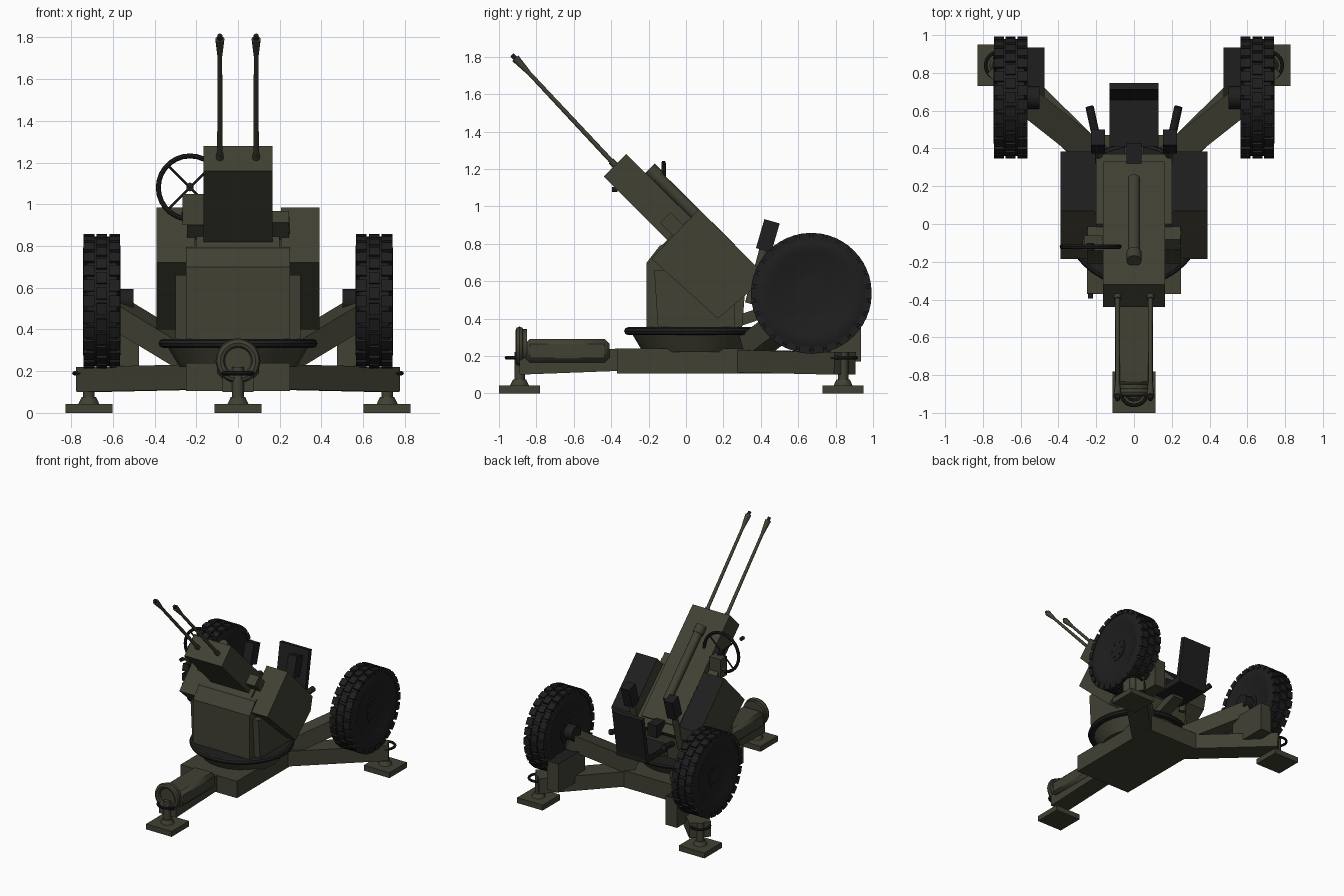
import bpy, bmesh, math
from mathutils import Vector, Matrix

cube = bpy.data.objects.get("Cube")
if cube:
    bpy.data.objects.remove(cube, do_unlink=True)


def material(name, rgb):
    m = bpy.data.materials.new(name)
    m.use_nodes = True
    m.diffuse_color = (*rgb, 1)
    m.node_tree.nodes["Principled BSDF"].inputs["Base Color"].default_value = (*rgb, 1)
    return m


OLIVE = material("olive paint", (0.053, 0.052, 0.034))
BLACK = material("black rubber and metal", (0.013, 0.013, 0.014))


def finish(name, bm, mat, black_rule=None):
    """Turn a bmesh into an object, smooth across shallow edges only."""
    bmesh.ops.remove_doubles(bm, verts=bm.verts, dist=1e-5)
    bmesh.ops.recalc_face_normals(bm, faces=bm.faces)
    bm.normal_update()
    for f in bm.faces:
        f.smooth = True
        if black_rule and black_rule(f):
            f.material_index = 1
    for e in bm.edges:
        e.smooth = len(e.link_faces) == 2 and e.calc_face_angle() < 0.6
    me = bpy.data.meshes.new(name)
    bm.to_mesh(me)
    bm.free()
    me.materials.append(mat)
    if black_rule:
        me.materials.append(BLACK)
    ob = bpy.data.objects.new(name, me)
    bpy.context.collection.objects.link(ob)
    return ob


def aim(a, b):
    """Matrix at the middle of a-b, local z along it, local y kept upward."""
    a, b = Vector(a), Vector(b)
    return Matrix.Translation((a + b) / 2) @ (b - a).to_track_quat('Z', 'Y').to_matrix().to_4x4()


def box(name, lo, hi, mat=OLIVE, rule=None):
    lo, hi = Vector(lo), Vector(hi)
    bm = bmesh.new()
    bmesh.ops.create_cube(bm, size=1, matrix=Matrix.Translation((lo + hi) / 2) @ Matrix.Diagonal((*(hi - lo), 1)))
    return finish(name, bm, mat, rule)


def beam(name, a, b, width, height, mat=OLIVE):
    d = Vector(b) - Vector(a)
    q = d.to_track_quat('Y', 'Z').to_matrix().to_4x4()
    bm = bmesh.new()
    mid = (Vector(a) + Vector(b)) / 2
    bmesh.ops.create_cube(bm, size=1, matrix=Matrix.Translation(mid) @ q @ Matrix.Diagonal((width, d.length, height, 1)))
    return finish(name, bm, mat)


def rod(name, a, b, r1, r2=None, mat=OLIVE, segs=12):
    bm = bmesh.new()
    bmesh.ops.create_cone(bm, cap_ends=True, segments=segs, radius1=r1, radius2=r1 if r2 is None else r2,
                          depth=(Vector(b) - Vector(a)).length, matrix=aim(a, b))
    return finish(name, bm, mat)


def prism(name, x0, x1, profile, mat=OLIVE, rule=None):
    """Side profile in (y, z), extruded from x0 to x1."""
    bm = bmesh.new()
    face = bm.faces.new([bm.verts.new((x0, y, z)) for y, z in profile])
    new = bmesh.ops.extrude_face_region(bm, geom=[face])["geom"]
    bmesh.ops.translate(bm, verts=[v for v in new if isinstance(v, bmesh.types.BMVert)], vec=(x1 - x0, 0, 0))
    return finish(name, bm, mat, rule)


def ring(name, centre, axis, big, small, mat=BLACK, segs=32):
    bm = bmesh.new()
    m = Matrix.Translation((big, 0, 0)) @ Matrix.Rotation(math.pi / 2, 4, 'X')
    bmesh.ops.create_circle(bm, segments=8, radius=small, matrix=m)
    bmesh.ops.spin(bm, geom=bm.verts[:] + bm.edges[:], axis=(0, 0, 1), cent=(0, 0, 0),
                   angle=2 * math.pi, steps=segs)
    q = Vector(axis).to_track_quat('Z', 'Y').to_matrix().to_4x4()
    bmesh.ops.transform(bm, matrix=Matrix.Translation(centre) @ q, verts=bm.verts)
    return finish(name, bm, mat)


def foot(name, x, y):
    """Levelling jack: pad, screw post and turning ring."""
    box(name + "_pad", (x - 0.113, y - 0.11, 0), (x + 0.113, y + 0.11, 0.043))
    rod(name + "_collar", (x, y, 0.043), (x, y, 0.075), 0.05, 0.035)
    rod(name + "_post", (x, y, 0.05), (x, y, 0.22), 0.028)
    ring(name + "_turning_ring", (x, y, 0.19), (0, 0, 1), 0.07, 0.01)


def wheel(side, x, y, z):
    profile = [(-0.075, 0), (-0.075, 0.2), (-0.09, 0.23), (-0.088, 0.28), (-0.072, 0.31)]
    profile += [(-px, r) for px, r in reversed(profile)]
    place = Matrix.Translation((x, y, z))
    bm = bmesh.new()
    vs = [bm.verts.new((px, 0, r)) for px, r in profile]
    es = [bm.edges.new(p) for p in zip(vs, vs[1:])]
    bmesh.ops.spin(bm, geom=vs + es, axis=(1, 0, 0), cent=(0, 0, 0), angle=2 * math.pi, steps=36)
    bmesh.ops.transform(bm, matrix=place, verts=bm.verts)
    finish(side + "_tyre", bm, BLACK)
    # Tread blocks, with the shoulder rows half a step out of phase
    count = 26
    bm = bmesh.new()
    for i in range(count):
        for row in (-1, 0, 1):
            turn = Matrix.Rotation((i + 0.5 * abs(row)) * 2 * math.pi / count, 4, 'X')
            size = Matrix.Diagonal((0.052, 0.056, 0.036, 1))
            bmesh.ops.create_cube(bm, size=1, matrix=place @ turn @ Matrix.Translation((row * 0.062, 0, 0.304)) @ size)
    finish(side + "_tread_blocks", bm, BLACK)
    rod(side + "_wheel_hub", (x - 0.08, y, z), (x + 0.08, y, z), 0.09, mat=BLACK, segs=20)
    for i in range(6):
        a = i * math.pi / 3
        by, bz = y + 0.06 * math.cos(a), z + 0.06 * math.sin(a)
        rod(side + "_wheel_bolt", (x - 0.085, by, bz), (x + 0.085, by, bz), 0.01, mat=BLACK, segs=6)


# Carriage base and front trail
box("carriage_base", (-0.25, -0.37, 0.105), (0.25, 0.47, 0.24))
prism("front_trail_lower", -0.075, 0.075, [(-0.89, 0.1), (-0.36, 0.12), (-0.36, 0.24), (-0.89, 0.2)])
trail = box("front_trail_cover", (-0.1, -0.86, 0.165), (0.1, -0.41, 0.29))
bev = trail.modifiers.new("soft corners", 'BEVEL')
bev.width, bev.segments = 0.025, 1
ring("towing_eye", (0, -0.89, 0.25), (0, 1, 0), 0.085, 0.022, OLIVE)
rod("towing_eye_plate", (0, -0.885, 0.25), (0, -0.85, 0.25), 0.095, segs=20)
foot("front_foot", 0, -0.89)

# Turntable
rod("turntable_pedestal", (0, 0.05, 0.22), (0, 0.05, 0.32), 0.28, 0.34, segs=24)
rod("turntable_plate", (0, 0.05, 0.315), (0, 0.05, 0.352), 0.36, segs=40, mat=BLACK)
ring("turntable_rim", (0, 0.05, 0.333), (0, 0, 1), 0.36, 0.021, segs=40)

# Turret body with chamfered sides
prism("turret_body", -0.25, 0.25,
      [(-0.21, 0.35), (-0.21, 0.7), (-0.14, 0.79), (0.06, 0.84), (0.32, 0.6), (0.3, 0.35)])
prism("turret_skirt", -0.3, 0.3, [(-0.15, 0.35), (-0.17, 0.66), (0.1, 0.66), (0.26, 0.5), (0.26, 0.35)])

# Elevating gun housing
prism("gun_housing", -0.165, 0.165, [(-0.44, 1.16), (-0.32, 1.28), (0.33, 0.64), (0.2, 0.52)])
prism("gun_cradle", -0.2, 0.2, [(-0.13, 0.79), (0.0, 0.92), (0.37, 0.58), (0.22, 0.44)])
rod("recoil_tube", (0, -0.18, 1.185), (0, 0.24, 0.77), 0.033)
rod("recoil_tube_cap", (0, -0.195, 1.2), (0, -0.15, 1.155), 0.04)
box("housing_rear_block", (-0.04, 0.3, 0.55), (0.04, 0.43, 0.65), BLACK)


def along(t, x):
    """Point on a barrel axis, t running from breech to muzzle."""
    return Vector((x, -0.36, 1.2)).lerp(Vector((x, -0.93, 1.81)), t)


for side, s in (("left", 1), ("right", -1)):
    bx = s * 0.087
    rod(side + "_barrel_sleeve", along(-0.02, bx), along(0.07, bx), 0.018)
    rod(side + "_barrel", along(0, bx), along(0.92, bx), 0.013, 0.011)
    rod(side + "_flash_hider", along(0.84, bx), along(0.97, bx), 0.012, 0.022)
    rod(side + "_muzzle", along(0.97, bx), along(1, bx), 0.012, mat=BLACK)

    # Ammunition boxes with black rear covers
    prism(side + "_ammunition_box", s * 0.205, s * 0.39,
          [(-0.185, 0.72), (0.07, 0.985), (0.385, 0.67), (0.36, 0.56), (0.17, 0.4)],
          rule=lambda f: f.normal.y > 0.5 and f.normal.z > 0.5)
    beam(side + "_trunnion_block", (s * 0.2, -0.11, 0.94), (s * 0.2, -0.03, 0.86), 0.09, 0.08)

    # Rear trails, axle arms and wheels
    beam(side + "_rear_trail", (s * 0.18, 0.32, 0.172), (s * 0.72, 0.85, 0.16), 0.16, 0.12)
    beam(side + "_axle_arm", (s * 0.2, 0.36, 0.25), (s * 0.58, 0.66, 0.48), 0.15, 0.12)
    box(side + "_wheel_bracket", (s * 0.475, 0.6, 0.17), (s * 0.575, 0.935, 0.4),
        rule=lambda f: f.normal.z > 0.5)
    rod(side + "_axle", (s * 0.5, 0.67, 0.535), (s * 0.6, 0.67, 0.535), 0.06, mat=BLACK)
    wheel(side, s * 0.653, 0.67, 0.535)
    foot(side + "_foot", s * 0.715, 0.84)

    # Control boxes on stalks and foot levers beside the seat
    beam(side + "_control_box", (s * 0.19, 0.415, 0.765), (s * 0.19, 0.46, 0.92), 0.075, 0.085, BLACK)
    rod(side + "_control_stalk", (s * 0.19, 0.34, 0.48), (s * 0.19, 0.42, 0.78), 0.025)
    rod(side + "_lever", (s * 0.2, 0.46, 0.56), (s * 0.235, 0.62, 0.6), 0.022, mat=BLACK)

# Gunner's seat
box("seat_cushion", (-0.13, 0.41, 0.47), (0.13, 0.69, 0.52), BLACK)
beam("seat_back", (0, 0.67, 0.49), (0, 0.73, 0.84), 0.26, 0.035, BLACK)
beam("seat_support", (0, 0.26, 0.38), (0, 0.52, 0.47), 0.1, 0.06)

# Ring sight and its bracket
SX, SY, SZ = -0.23, -0.12, 1.08
ring("sight_ring", (SX, SY, SZ), (0, 1, 0), 0.152, 0.012, segs=28)
for i in range(2):
    a = math.pi / 4 + i * math.pi / 2
    off = Vector((math.cos(a), 0, math.sin(a))) * 0.15
    c = Vector((SX, SY, SZ))
    rod("sight_spoke", c - off, c + off, 0.006, mat=BLACK, segs=6)
rod("sight_hub", (SX, SY - 0.02, SZ), (SX, SY + 0.02, SZ), 0.018, mat=BLACK)
rod("sight_bead", (SX, -0.395, 1.09), (SX, -0.365, 1.09), 0.014, mat=BLACK)
box("sight_bracket", (-0.265, -0.14, 0.9), (-0.165, -0.06, 1.05))
rod("sight_arm", (-0.16, -0.1, 0.93), (-0.26, -0.1, 0.98), 0.03)
rod("traverse_knob", (0.16, -0.07, 0.9), (0.25, -0.07, 0.9), 0.04, segs=8)
